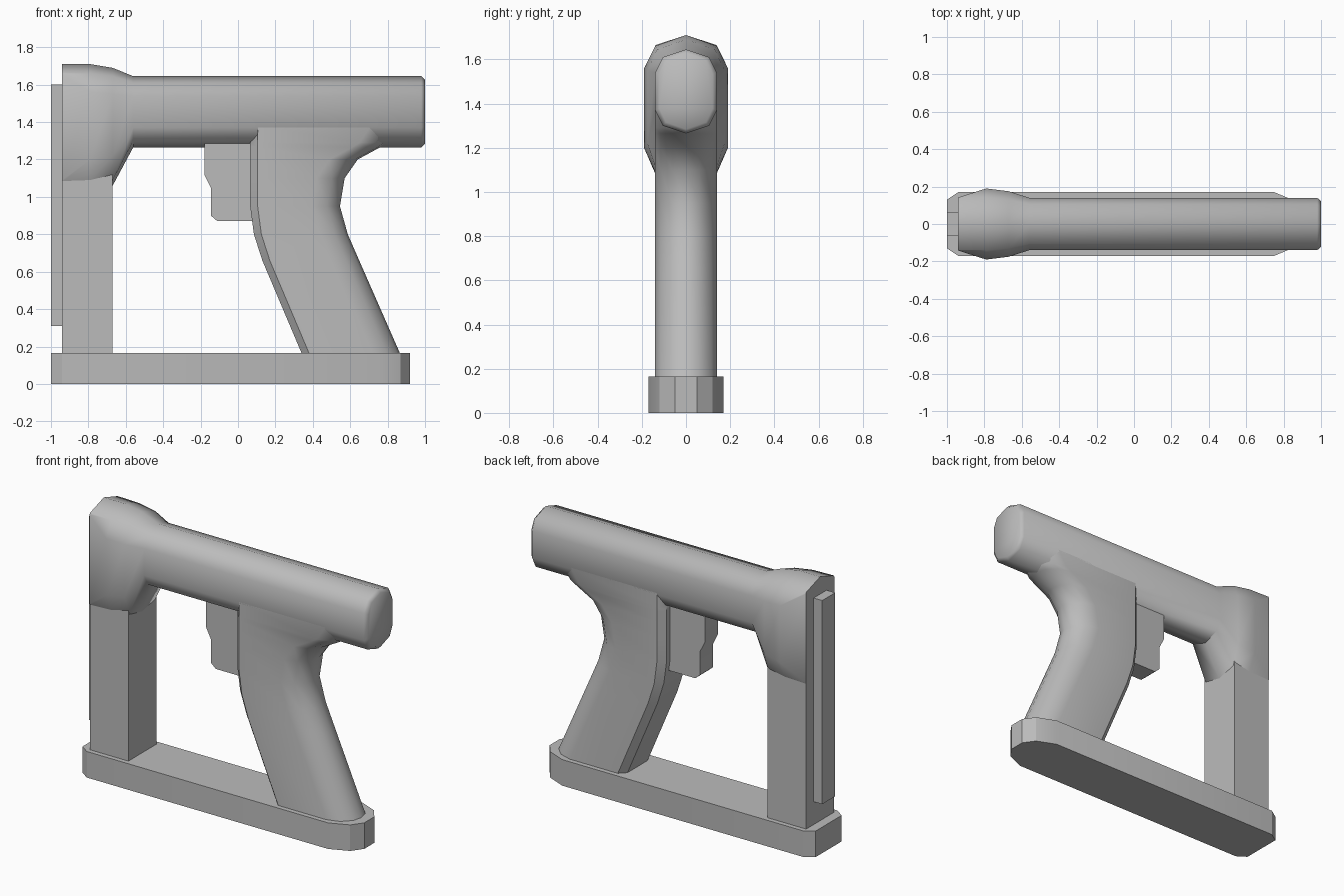
import bpy
import bmesh
import math

if "Cube" in bpy.data.objects:
    bpy.data.objects.remove(bpy.data.objects["Cube"])

grey = bpy.data.materials.new("matte grey")
grey.use_nodes = True
grey.diffuse_color = (0.5, 0.5, 0.5, 1)
grey.node_tree.nodes["Principled BSDF"].inputs["Base Color"].default_value = (0.5, 0.5, 0.5, 1)


def finish(name, bm, angle):
    """Turn a bmesh into a shaded object."""
    bmesh.ops.recalc_face_normals(bm, faces=bm.faces)
    mesh = bpy.data.meshes.new(name)
    bm.to_mesh(mesh)
    bm.free()
    mesh.materials.append(grey)
    obj = bpy.data.objects.new(name, mesh)
    bpy.context.collection.objects.link(obj)
    bpy.ops.object.select_all(action="DESELECT")
    obj.select_set(True)
    bpy.context.view_layer.objects.active = obj
    bpy.ops.object.shade_smooth_by_angle(angle=math.radians(angle))
    return obj


def loft(name, sections, angle):
    """Skin a row of closed rings and cap both ends."""
    bm = bmesh.new()
    rings = [[bm.verts.new(p) for p in s] for s in sections]
    n = len(rings[0])
    for a, b in zip(rings, rings[1:]):
        for i in range(n):
            j = (i + 1) % n
            bm.faces.new((a[i], a[j], b[j], b[i]))
    bm.faces.new(rings[0])
    bm.faces.new(rings[-1])
    return finish(name, bm, angle)


def mirrored(half):
    """Complete a half ring across y = 0."""
    return half + [(x, -y, z) for x, y, z in reversed(half) if y > 0]


def barrel_ring(x, half):
    return mirrored([(x, y, z) for y, z in half])


def box(name, x0, x1, hw, z0, z1):
    ring = [(x0, -hw), (x1, -hw), (x1, hw), (x0, hw)]
    return loft(name, [[(x, y, z) for x, y in ring] for z in (z0, z1)], 30)


# Barrel with the swollen head at its closed end
tube = [(0, 1.645), (0.105, 1.61), (0.14, 1.54), (0.14, 1.37), (0.105, 1.3), (0, 1.265)]
cap = [(y * 0.86, 1.455 + (z - 1.455) * 0.9) for y, z in tube]
head_end = [(0, 1.71), (0.138, 1.665), (0.142, 1.655), (0.142, 1.09), (0.138, 1.08), (0, 1.06)]
head_wide = [(0, 1.71), (0.14, 1.66), (0.19, 1.56), (0.19, 1.2), (0.14, 1.09), (0, 1.06)]
head_neck = [(0, 1.69), (0.13, 1.645), (0.175, 1.55), (0.175, 1.22), (0.13, 1.09), (0, 1.06)]
loft("barrel", [barrel_ring(x, h) for x, h in (
    (-0.94, head_end), (-0.79, head_wide), (-0.67, head_neck),
    (-0.56, tube), (0.98, tube), (1.0, cap))], 55)


# Swept grip: chamfered front, rounded rear
def grip_ring(z, front, rear, c):
    return mirrored([(front, 0, z), (front, 0.1, z), (front + c, 0.14, z),
                     (rear - 0.15, 0.14, z), (rear - 0.07, 0.115, z),
                     (rear - 0.015, 0.06, z), (rear, 0, z)])


loft("grip", [grip_ring(*row) for row in (
    (0.15, 0.346, 0.872, 0.04), (0.66, 0.13, 0.648, 0.04), (0.8, 0.085, 0.587, 0.04),
    (0.95, 0.065, 0.545, 0.04), (1.1, 0.065, 0.57, 0.04), (1.2, 0.065, 0.64, 0.04),
    (1.265, 0.065, 0.76, 0.04), (1.29, 0.065, 0.8, 0.04), (1.38, 0.105, 0.86, 0.001))], 40)

# Rear post and its outer rail
box("post", -0.94, -0.67, 0.14, 0.15, 1.6)
box("post_rail", -1.0, -0.93, 0.065, 0.31, 1.6)

# Base plate with chamfered corners
outline = [(-1.0, 0.13), (-0.94, 0.17), (0.75, 0.17), (0.87, 0.12), (0.92, 0.05)]
outline += [(x, -y) for x, y in reversed(outline)]
loft("base_plate", [[(x, y, z) for x, y in outline] for z in (0, 0.165)], 30)

# Trigger
side = [(-0.18, 1.32), (-0.18, 1.12), (-0.145, 1.05), (-0.145, 0.9),
        (-0.11, 0.87), (0.1, 0.87), (0.1, 1.32)]
loft("trigger", [[(x, y, z) for x, z in side] for y in (-0.065, 0.065)], 30)
